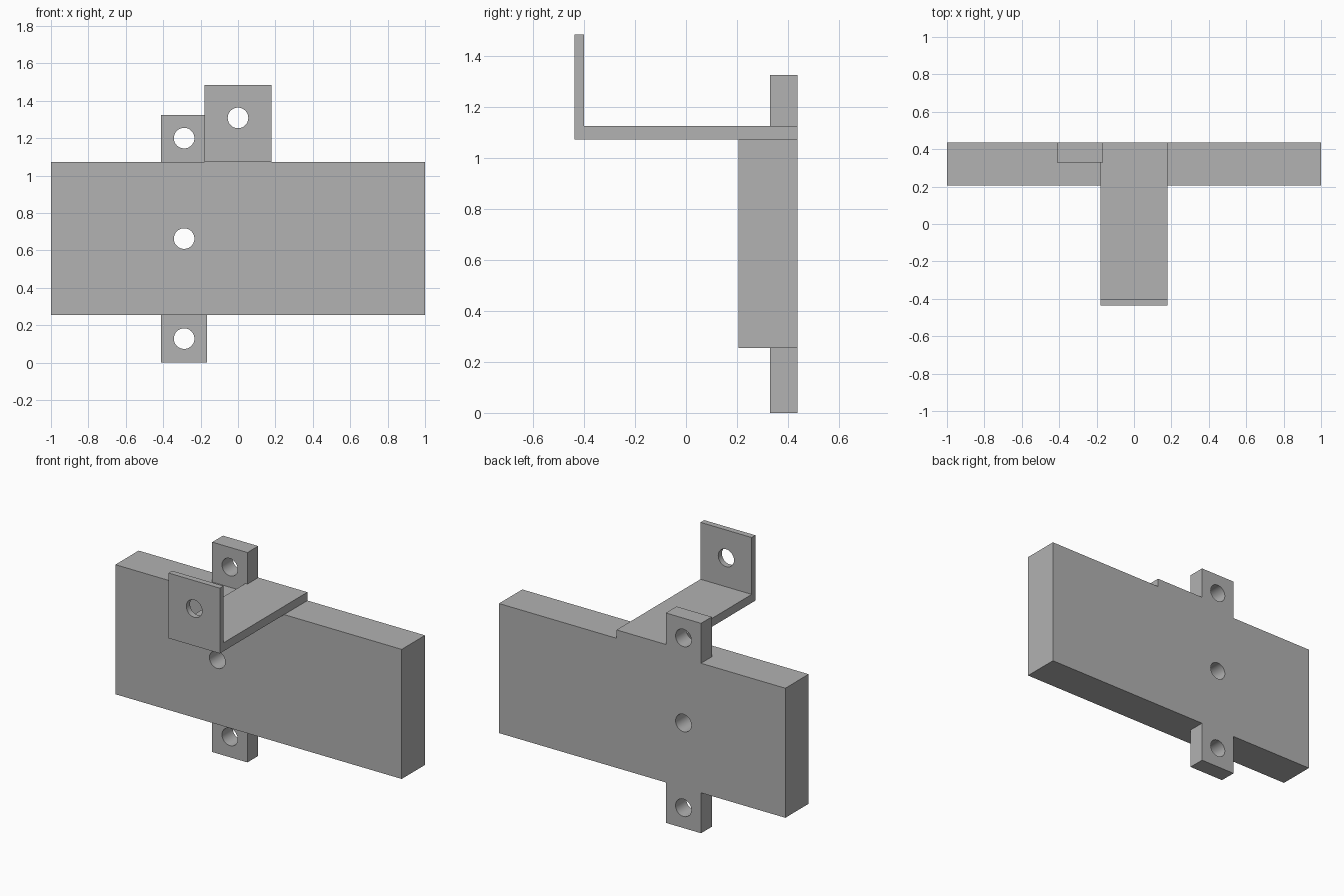
import bpy
import bmesh
from math import pi, radians
from mathutils import Matrix, Vector

cube = bpy.data.objects.get("Cube")
if cube:
    bpy.data.objects.remove(cube, do_unlink=True)

GREY = (0.445, 0.445, 0.445, 1.0)
grey = bpy.data.materials.new("plain grey")
grey.use_nodes = True
grey.diffuse_color = GREY
bsdf = next(n for n in grey.node_tree.nodes if n.type == "BSDF_PRINCIPLED")
bsdf.inputs["Base Color"].default_value = GREY

BACK = 0.437
HOLE_RADIUS = 0.055


def finish(name, bm):
    bmesh.ops.recalc_face_normals(bm, faces=bm.faces)
    mesh = bpy.data.meshes.new(name)
    bm.to_mesh(mesh)
    bm.free()
    mesh.materials.append(grey)
    obj = bpy.data.objects.new(name, mesh)
    bpy.context.collection.objects.link(obj)
    return obj


def prism(name, profile, x0, x1):
    """Extrude a (y, z) profile from x0 to x1."""
    bm = bmesh.new()
    face = bm.faces.new([bm.verts.new((x0, y, z)) for y, z in profile])
    out = bmesh.ops.extrude_face_region(bm, geom=[face])
    moved = [v for v in out["geom"] if isinstance(v, bmesh.types.BMVert)]
    bmesh.ops.translate(bm, verts=moved, vec=Vector((x1 - x0, 0, 0)))
    return finish(name, bm)


def box(name, x0, x1, y0, y1, z0, z1):
    return prism(name, [(y0, z0), (y1, z0), (y1, z1), (y0, z1)], x0, x1)


def drill(obj, x, z):
    """Cut a round hole through the part from front to back."""
    bm = bmesh.new()
    bmesh.ops.create_cone(bm, cap_ends=True, segments=48, radius1=HOLE_RADIUS,
                          radius2=HOLE_RADIUS, depth=2,
                          matrix=Matrix.Translation((x, 0, z)) @ Matrix.Rotation(pi / 2, 4, "X"))
    cutter = finish("hole_cutter", bm)
    cutter.hide_render = True
    mod = obj.modifiers.new("hole", "BOOLEAN")
    mod.operation = "DIFFERENCE"
    mod.solver = "EXACT"
    mod.object = cutter
    bpy.ops.object.select_all(action="DESELECT")
    bpy.context.view_layer.objects.active = obj
    obj.select_set(True)
    bpy.ops.object.modifier_apply(modifier=mod.name)
    bpy.data.objects.remove(cutter, do_unlink=True)
    bpy.ops.object.shade_smooth_by_angle(angle=radians(30))


# Main block
bottom, top = 0.255, 1.073
tab_x = -0.288
block = box("main_block", -1, 1, 0.205, BACK, bottom, top)
drill(block, tab_x, 0.663)

# Mounting tabs below and above the block
for name, z0, z1, hole_z in (("lower_tab", 0, bottom, 0.128),
                             ("upper_tab", top, 1.325, 1.2)):
    tab = box(name, -0.411, -0.165, 0.33, BACK, z0, z1)
    drill(tab, tab_x, hole_z)

# Angled bracket: flat arm with an upright plate at the front
arm_top, plate_top, plate_back = 1.126, 1.485, -0.4
bracket = prism("angle_bracket",
                [(-BACK, top), (BACK, top), (BACK, arm_top), (plate_back, arm_top),
                 (plate_back, plate_top), (-BACK, plate_top)], -0.179, 0.179)
drill(bracket, 0, 1.308)
